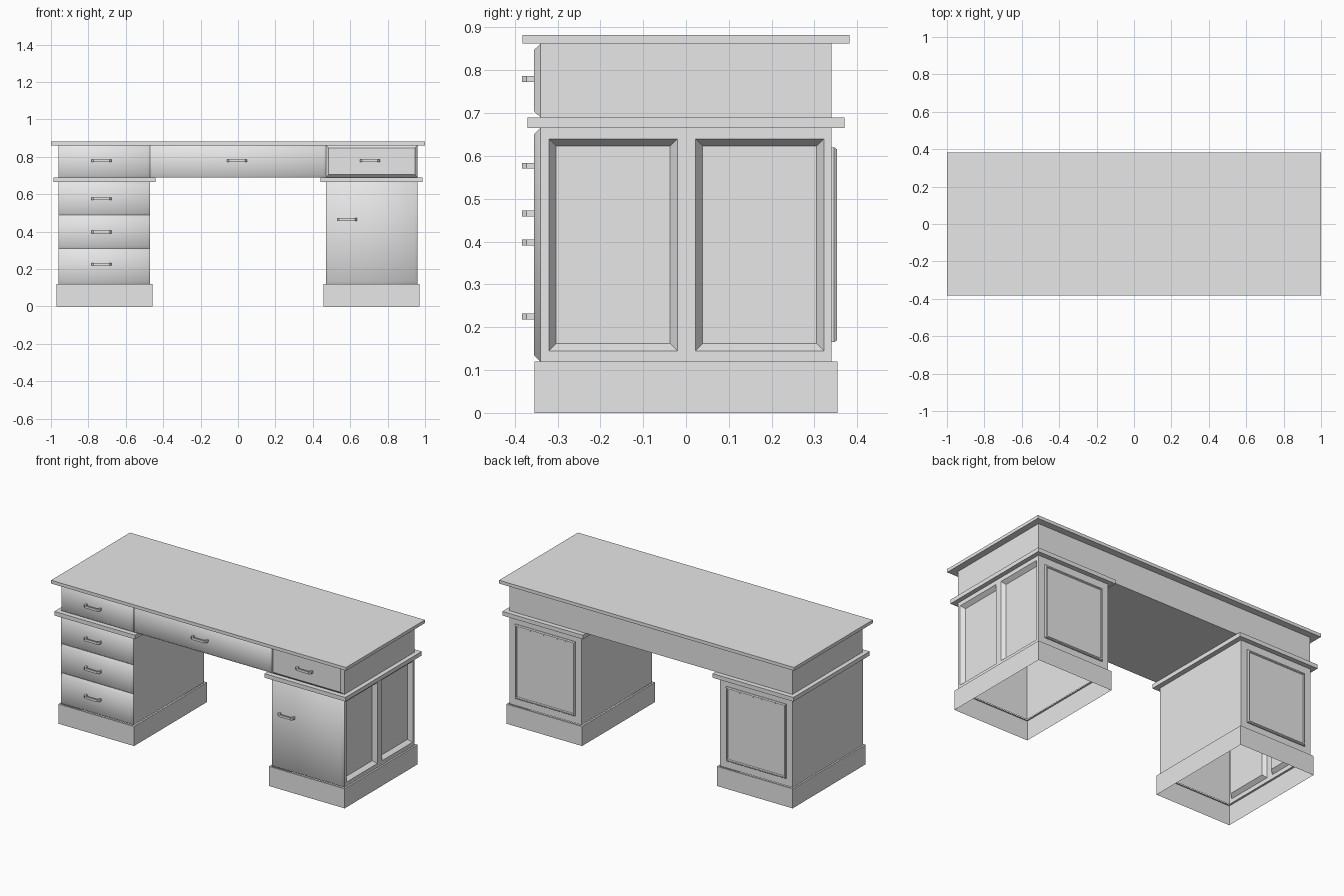
import bpy, bmesh
from mathutils import Vector

cube = bpy.data.objects.get("Cube")
if cube:
    bpy.data.objects.remove(cube, do_unlink=True)

# One plain grey finish
grey = bpy.data.materials.new("plain grey")
grey.use_nodes = True
grey.diffuse_color = (0.8, 0.8, 0.8, 1)
grey.node_tree.nodes["Principled BSDF"].inputs["Base Color"].default_value = (0.8, 0.8, 0.8, 1)


def finish(name, bm, smooth=False):
    mesh = bpy.data.meshes.new(name)
    for f in bm.faces:
        f.smooth = smooth
    bm.to_mesh(mesh)
    bm.free()
    mesh.materials.append(grey)
    obj = bpy.data.objects.new(name, mesh)
    bpy.context.scene.collection.objects.link(obj)
    return obj


def box_mesh(x, y, z):
    bm = bmesh.new()
    bmesh.ops.create_cube(bm, size=1)
    for v in bm.verts:
        v.co = Vector([r[0] + (c + 0.5) * (r[1] - r[0]) for c, r in zip(v.co, (x, y, z))])
    bm.normal_update()
    return bm


def facing(bm, direction):
    d = Vector(direction)
    return [f for f in bm.faces if f.normal.dot(d) > 0.99]


def box(name, x, y, z):
    return finish(name, box_mesh(x, y, z))


def drawer_front(name, x, z, smooth=True):
    # Raised front whose sloping border meets the carcass
    bm = box_mesh(x, (-0.34, 0), z)
    front = facing(bm, (0, -1, 0))
    bmesh.ops.delete(bm, geom=[f for f in bm.faces if f not in front], context="FACES")
    bmesh.ops.inset_individual(bm, faces=bm.faces[:], thickness=0.021, depth=0.015)
    return finish(name, bm, smooth)


def handle(name, x, z):
    # Bow pull: two short legs and a chamfered bar
    outer = [(-0.053, -0.354), (-0.053, -0.372), (-0.042, -0.383)]
    inner = [(-0.043, -0.354), (-0.043, -0.368), (-0.037, -0.374)]
    outline = outer + [(-a, b) for a, b in reversed(outer)]
    outline += [(-a, b) for a, b in inner] + inner[::-1]
    bm = bmesh.new()
    face = bm.faces.new([bm.verts.new((x + a, b, z - 0.007)) for a, b in outline])
    ext = bmesh.ops.extrude_face_region(bm, geom=[face])["geom"]
    bmesh.ops.translate(bm, vec=(0, 0, 0.014), verts=[v for v in ext if isinstance(v, bmesh.types.BMVert)])
    bmesh.ops.recalc_face_normals(bm, faces=bm.faces[:])
    finish(name, bm)


def panelled_side(name, side):
    # Outer pedestal wall with two sunken bevelled panels
    ys = [-0.34, -0.32, -0.02, 0.022, 0.322, 0.34]
    zs = [0.12, 0.145, 0.64, 0.665]
    bm = bmesh.new()
    grid = [[bm.verts.new((side * 0.96, y, z)) for z in zs] for y in ys]
    panels = []
    for i in range(len(ys) - 1):
        for j in range(len(zs) - 1):
            quad = [grid[i][j], grid[i + 1][j], grid[i + 1][j + 1], grid[i][j + 1]]
            f = bm.faces.new(quad if side > 0 else quad[::-1])
            if j == 1 and i in (1, 3):
                panels.append(f)
    bm.normal_update()
    bmesh.ops.inset_individual(bm, faces=panels, thickness=0.024, depth=-0.024)
    finish(name, bm)


def back_panel(name, x):
    # Raised plate with a moulded rim and slightly sunken centre
    bm = box_mesh(x, (0.338, 0.346), (0.165, 0.62))
    face = facing(bm, (0, 1, 0))
    bmesh.ops.inset_individual(bm, faces=face, thickness=0.006, depth=0.006)
    bmesh.ops.inset_individual(bm, faces=face, thickness=0.010, depth=0)
    bmesh.ops.inset_individual(bm, faces=face, thickness=0.005, depth=-0.006)
    finish(name, bm)


# Desk top and upper carcass
box("desk_top", (-1, 1), (-0.382, 0.382), (0.862, 0.882))
box("upper_carcass", (-0.96, 0.96), (-0.34, 0.34), (0.69, 0.862))

for side, label in ((1, "left"), (-1, "right")):
    def span(a, b):
        return tuple(sorted((side * a, side * b)))

    box(label + "_trim", span(0.44, 0.987), (-0.37, 0.37), (0.665, 0.69))

    # Pedestal shell, open below and on the outer side
    bm = box_mesh(span(0.47, 0.96), (-0.34, 0.34), (0.12, 0.665))
    bmesh.ops.delete(bm, geom=facing(bm, (0, 0, -1)) + facing(bm, (side, 0, 0)), context="FACES")
    finish(label + "_pedestal", bm)
    panelled_side(label + "_panelled_side", side)

    # Hollow plinth with a narrow ledge on top
    bm = box_mesh(span(0.457, 0.971), (-0.354, 0.354), (0, 0.12))
    top = facing(bm, (0, 0, 1))
    bmesh.ops.inset_individual(bm, faces=top, thickness=0.015, depth=0)
    bmesh.ops.delete(bm, geom=top + facing(bm, (0, 0, -1))[:1], context="FACES")
    finish(label + "_plinth", bm)
    back_panel(label + "_back_panel", span(0.512, 0.918))

# Flat cover over the right pedestal's outer wall
box("right_side_cover", (-0.961, -0.959), (-0.34, 0.34), (0.12, 0.665))

# Upper drawers
for name, x, grip in (("right", (-0.96, -0.47), -0.73), ("middle", (-0.47, 0.47), -0.005),
                      ("left", (0.47, 0.96), 0.705)):
    drawer_front(name + "_upper_drawer", x, (0.69, 0.862), name != "left")
    handle(name + "_upper_handle", grip, 0.78)

# Right pedestal drawers
for name, z, grip in (("bottom", (0.12, 0.31), 0.225), ("centre", (0.31, 0.488), 0.398),
                      ("top", (0.488, 0.665), 0.577)):
    drawer_front(name + "_pedestal_drawer", (-0.96, -0.47), z)
    handle(name + "_pedestal_handle", -0.73, grip)

# Left pedestal door
drawer_front("cupboard_door", (0.47, 0.96), (0.12, 0.665))
handle("door_handle", 0.583, 0.465)
